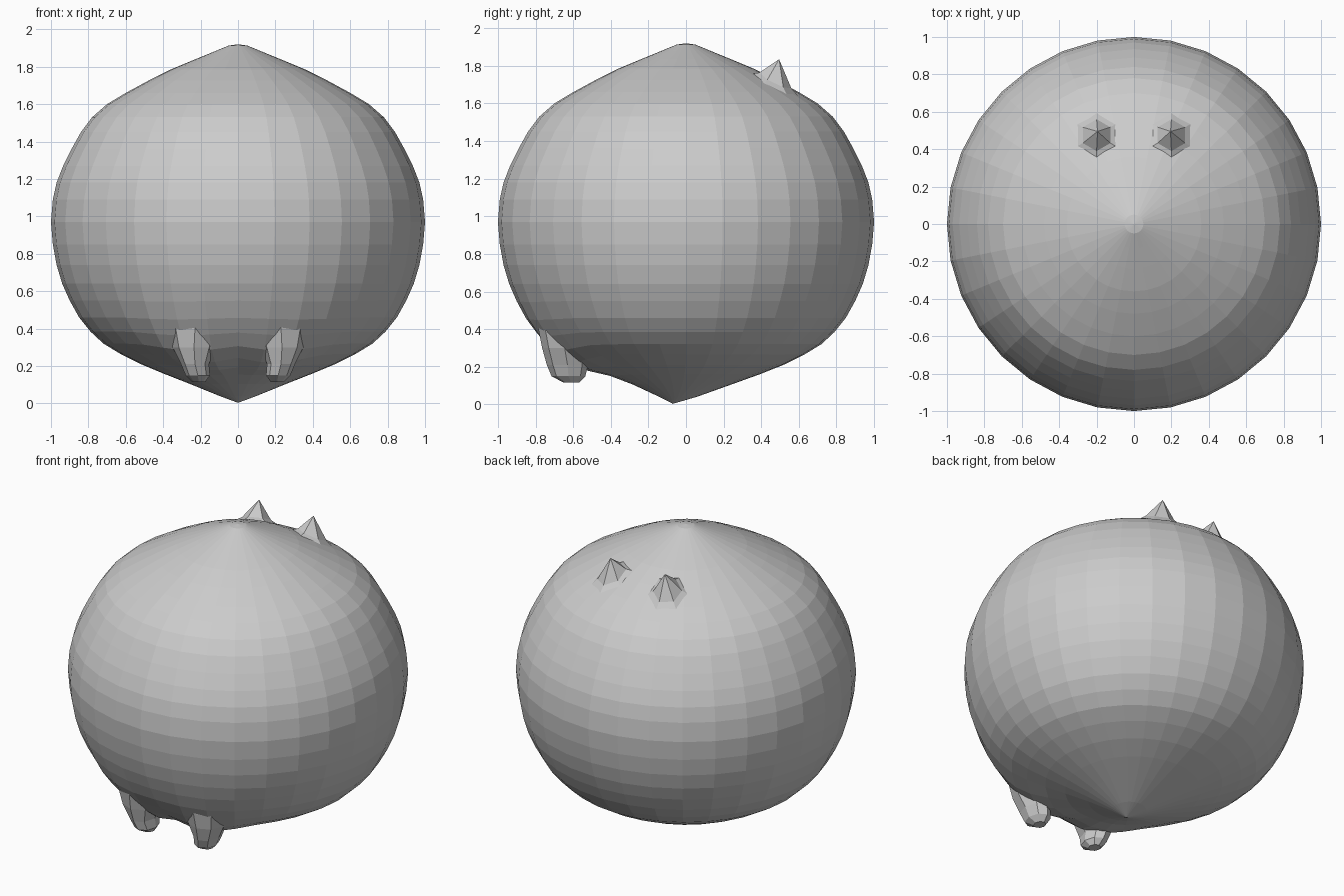
import bpy, bmesh
from math import cos, sin, pi, exp

if "Cube" in bpy.data.objects:
    bpy.data.objects.remove(bpy.data.objects["Cube"])

# body half-profile (radius, height), bottom to top
PROFILE = [(0.10, 0.04), (0.26, 0.105), (0.40, 0.16), (0.52, 0.21), (0.63, 0.265),
           (0.72, 0.32), (0.79, 0.385), (0.85, 0.46), (0.90, 0.55), (0.94, 0.64),
           (0.97, 0.74), (0.99, 0.85), (1.0, 0.97), (0.99, 1.09), (0.97, 1.18),
           (0.935, 1.27), (0.89, 1.36), (0.84, 1.45), (0.78, 1.53), (0.70, 1.60),
           (0.60, 1.66), (0.48, 1.725), (0.36, 1.785), (0.24, 1.835), (0.13, 1.88),
           (0.05, 1.913)]
BOTTOM, TOP = 0.003, 1.92


def loft(name, rings, start=None, end=None):
    """Bridge equal-sized rings; close each end with an apex point or a face."""
    bm = bmesh.new()
    loops = [[bm.verts.new(p) for p in ring] for ring in rings]
    n = len(loops[0])
    for a, b in zip(loops, loops[1:]):
        for i in range(n):
            j = (i + 1) % n
            bm.faces.new((a[i], a[j], b[j], b[i]))
    for loop, apex in ((loops[0], start), (loops[-1], end)):
        if apex:
            v = bm.verts.new(apex)
            for i in range(n):
                bm.faces.new((loop[i], loop[(i + 1) % n], v))
        else:
            bm.faces.new(loop)
    bmesh.ops.recalc_face_normals(bm, faces=bm.faces)
    mesh = bpy.data.meshes.new(name)
    bm.to_mesh(mesh)
    bm.free()
    obj = bpy.data.objects.new(name, mesh)
    bpy.context.collection.objects.link(obj)
    return obj


def mirrored(obj):
    m = obj.modifiers.new("mirror", 'MIRROR')
    m.use_mirror_merge = False


def top_height(r):
    """Height of the upper body surface at radius r."""
    pts = [(0, TOP)] + PROFILE[:12:-1]
    for (r0, z0), (r1, z1) in zip(pts, pts[1:]):
        if r0 <= r <= r1:
            return z0 + (z1 - z0) * (r - r0) / (r1 - r0)
    return 1.0


# body: lathed drop, leaning forward at the base and sagging around the feet
def body_point(r, z, t):
    x, y = r * cos(t), r * sin(t)
    sag = 0.05 * exp(-((abs(x) - 0.2) ** 2 / 0.05 + (y + 0.60) ** 2 / 0.03)) if z < 0.6 else 0
    lean = 0.06 * max(0, 1 - z / 0.25) ** 2
    return (x, y - lean - sag * 0.3, z - sag)


SIDES = 32
loft("body", [[body_point(r, z, 2 * pi * i / SIDES) for i in range(SIDES)]
              for r, z in PROFILE], (0, -0.07, BOTTOM), (0, 0, TOP))

# feet: stubby lofts (x, y, z, half width, half depth)
FOOT = [(0.21, -0.67, 0.50, 0.15, 0.13), (0.23, -0.66, 0.40, 0.145, 0.125),
        (0.235, -0.645, 0.30, 0.115, 0.12), (0.23, -0.63, 0.21, 0.075, 0.11),
        (0.215, -0.625, 0.15, 0.065, 0.09), (0.21, -0.61, 0.115, 0.035, 0.04)]
mirrored(loft("feet", [[(x + a * cos(2 * pi * i / 8), y + b * sin(2 * pi * i / 8), z)
                        for i in range(8)] for x, y, z, a, b in FOOT]))

# ears: small faceted peaks with a flared base (radius, lift off the body)
EX, EY = 0.20, 0.475


def ear_ring(radius, lift):
    pts = []
    for i in range(6):
        t = 2 * pi * i / 6 + pi / 6
        x, y = EX + radius * cos(t), EY + radius * sin(t)
        pts.append((x, y, top_height((x * x + y * y) ** 0.5) + lift))
    return pts


mirrored(loft("ears", [ear_ring(0.15, -0.02), ear_ring(0.085, 0.018)],
              None, (0.195, 0.495, 1.835)))
